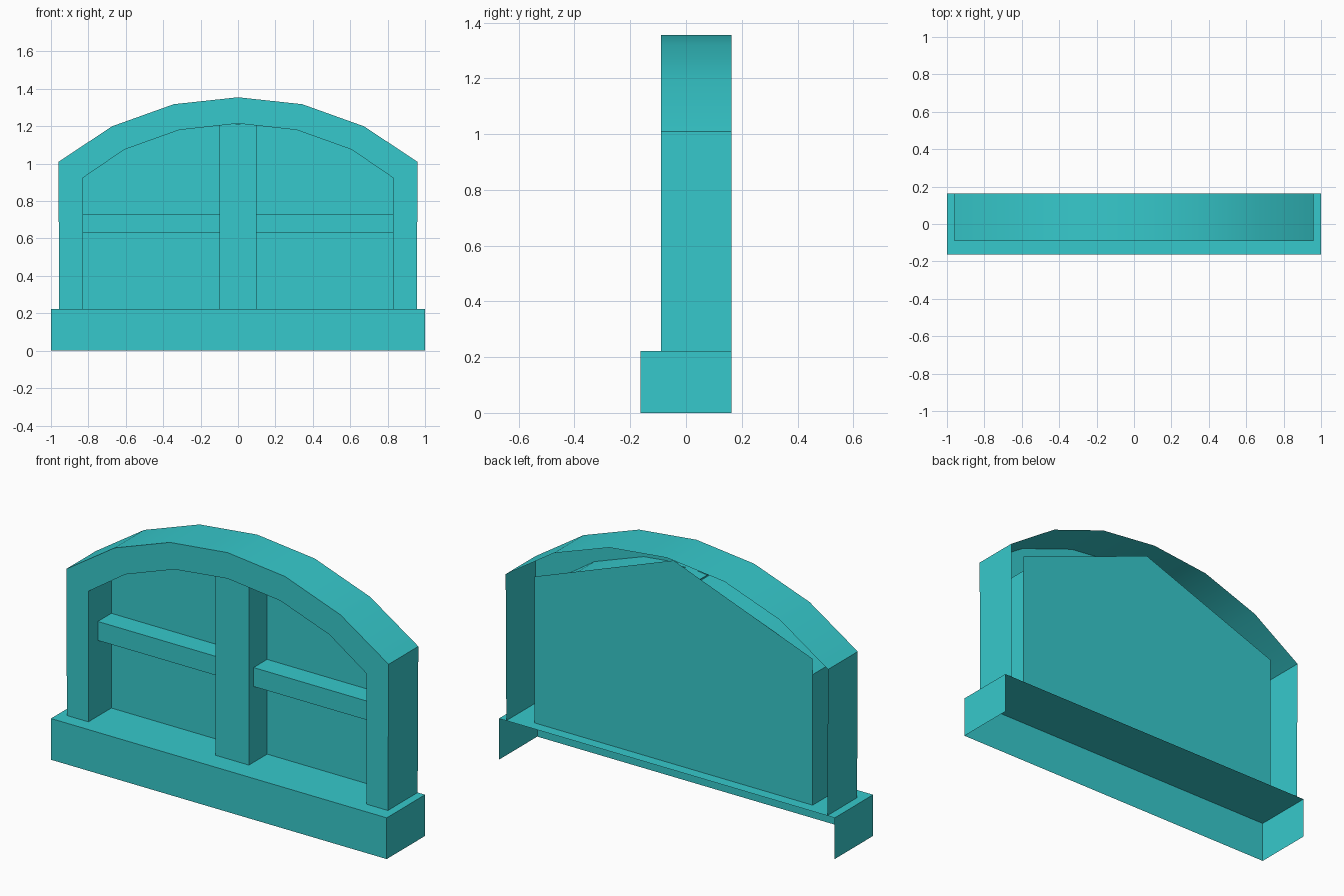
import bpy
import math

cube = bpy.data.objects.get("Cube")
if cube:
    bpy.data.objects.remove(cube, do_unlink=True)

teal = bpy.data.materials.new("teal")
teal.use_nodes = True
colour = (0.037, 0.584, 0.604, 1.0)
teal.diffuse_color = colour
teal.node_tree.nodes["Principled BSDF"].inputs["Base Color"].default_value = colour

# Depth of each layer, front to back
SILL_FRONT, FRAME_FRONT, MULLION_FRONT, BAR_FRONT = -0.163, -0.09, -0.05, -0.01
PANEL, BACK = 0.105, 0.163
SILL_TOP = 0.222


def make_object(name, verts, faces):
    mesh = bpy.data.meshes.new(name)
    mesh.from_pydata(verts, [], faces)
    mesh.materials.append(teal)
    obj = bpy.data.objects.new(name, mesh)
    bpy.context.collection.objects.link(obj)
    return obj


def make_box(name, xs, ys, zs, sides):
    """Box made only of the named sides."""
    verts = [(x, y, z) for x in xs for y in ys for z in zs]
    quads = {
        "left": (4, 6, 7, 5), "right": (0, 1, 3, 2),
        "front": (0, 4, 5, 1), "back": (2, 3, 7, 6),
        "top": (1, 5, 7, 3), "bottom": (0, 2, 6, 4),
    }
    return make_object(name, verts, [quads[s] for s in sides.split()])


def mirrored(half):
    """Complete a half outline that ends on the centre line."""
    return half + [(-x, z) for x, z in reversed(half[:-1])]


# Sill: a shell open at the back and underneath
make_box("sill", (-1, 1), (SILL_FRONT, BACK), (0, SILL_TOP), "left right front top")

# Arched frame: outer wall, front face and inner wall as one folded sheet
outer = mirrored([(0.956, SILL_TOP), (0.96, 1.01), (0.673, 1.2), (0.343, 1.318), (0, 1.355)])
inner = mirrored([(0.828, SILL_TOP), (0.828, 0.925), (0.608, 1.075), (0.315, 1.18), (0, 1.215)])
loops = [(outer, BACK), (outer, FRAME_FRONT), (inner, FRAME_FRONT), (inner, PANEL)]
verts = [(x, y, z) for outline, y in loops for x, z in outline]
n = len(outer)
faces = [(k * n + i, k * n + i + 1, (k + 1) * n + i + 1, (k + 1) * n + i)
         for k in range(len(loops) - 1) for i in range(n - 1)]
frame = make_object("arched_frame", verts, faces)
bpy.ops.object.select_all(action="DESELECT")
frame.select_set(True)
bpy.context.view_layer.objects.active = frame
bpy.ops.object.shade_smooth_by_angle(angle=math.radians(30))

# Back panel with a simple pointed top
gable = mirrored([(0.828, SILL_TOP), (0.828, 1.01), (0, 1.318)])
make_object("back_panel", [(x, PANEL, z) for x, z in gable], [tuple(reversed(range(len(gable))))])

# Upright in the middle and a glazing bar on each side
make_box("mullion", (-0.1, 0.1), (MULLION_FRONT, PANEL), (SILL_TOP, 1.212), "left right front")
for name, xs in (("left_bar", (0.1, 0.828)), ("right_bar", (-0.828, -0.1))):
    make_box(name, xs, (BAR_FRONT, PANEL), (0.63, 0.732), "front top bottom")
